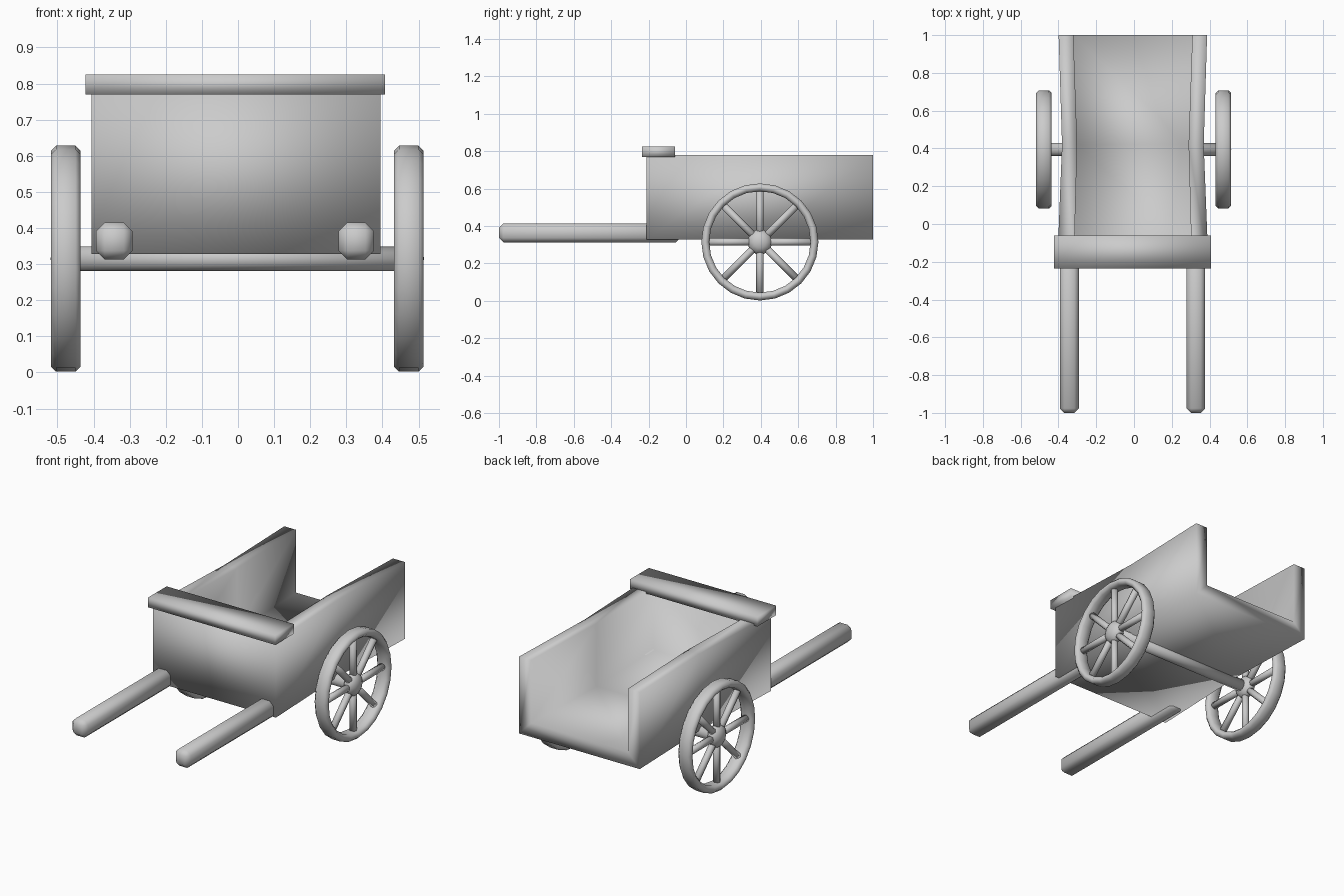
import bpy, bmesh
from math import pi, sin, cos
from mathutils import Matrix, Vector

if "Cube" in bpy.data.objects:
    bpy.data.objects.remove(bpy.data.objects["Cube"], do_unlink=True)

# One plain grey for the whole cart
grey = bpy.data.materials.new("plain_grey")
grey.use_nodes = True
grey.diffuse_color = (0.6, 0.6, 0.6, 1)
grey.node_tree.nodes["Principled BSDF"].inputs["Base Color"].default_value = (0.6, 0.6, 0.6, 1)


def finish(name, bm):
    bmesh.ops.recalc_face_normals(bm, faces=bm.faces)
    for f in bm.faces:
        f.smooth = True
    mesh = bpy.data.meshes.new(name)
    bm.to_mesh(mesh)
    bm.free()
    mesh.materials.append(grey)
    obj = bpy.data.objects.new(name, mesh)
    bpy.context.collection.objects.link(obj)
    return obj


def box(name, lo, hi, bevel=0):
    lo, hi = Vector(lo), Vector(hi)
    bm = bmesh.new()
    bmesh.ops.create_cube(bm, size=1, matrix=Matrix.Translation((lo + hi) / 2)
                          @ Matrix.Diagonal((hi - lo).to_4d()))
    if bevel:
        bmesh.ops.bevel(bm, geom=bm.edges[:], offset=bevel, segments=1, affect='EDGES')
    return finish(name, bm)


def rod(bm, a, b, radius, sides):
    a, b = Vector(a), Vector(b)
    turn = (b - a).to_track_quat('Z', 'Y').to_matrix().to_4x4()
    bmesh.ops.create_cone(bm, cap_ends=True, segments=sides, radius1=radius, radius2=radius,
                          depth=(b - a).length, matrix=Matrix.Translation((a + b) / 2) @ turn)


# Open-backed tub, slightly pinched in the middle
def tub():
    bm = bmesh.new()
    rings = []
    for y_out, y_in, out, inn in ((-0.21, -0.13, 0.4, 0.31),
                                  (0.42, 0.42, 0.375, 0.295),
                                  (1.0, 1.0, 0.393, 0.315)):
        top, bottom, floor = 0.78, 0.328, 0.41
        pts = [(-out, y_out, top), (-out, y_out, bottom), (out, y_out, bottom), (out, y_out, top),
               (inn, y_in, top), (inn, y_in, floor), (-inn, y_in, floor), (-inn, y_in, top)]
        rings.append([bm.verts.new((x - 0.006, y, z)) for x, y, z in pts])
    for a, b in zip(rings, rings[1:]):
        for i in range(8):
            j = (i + 1) % 8
            bm.faces.new((a[i], a[j], b[j], b[i]))
    front, back = rings[0], rings[-1]
    for ring, ids in ((front, (0, 1, 2, 3)), (front, (4, 5, 6, 7)), (front, (0, 3, 4, 7)),
                      (back, (0, 1, 6, 7)), (back, (1, 2, 5, 6)), (back, (2, 3, 4, 5))):
        bm.faces.new([ring[i] for i in ids])
    finish("tub", bm)


tub()
box("front_rail", (-0.423, -0.235, 0.769), (0.407, -0.06, 0.825))
box("right_handle", (-0.393, -1, 0.313), (-0.292, -0.03, 0.415), 0.024)
box("left_handle", (0.278, -1, 0.313), (0.377, -0.03, 0.415), 0.024)

# Axle
WY, WZ, R = 0.395, 0.315, 0.313
bm = bmesh.new()
rod(bm, (-0.46, WY, WZ), (0.46, WY, WZ), 0.034, 12)
finish("axle", bm)


# Wheel rim: chamfered section spun about the axle
def wheel(side, cx):
    centre = Vector((cx, WY, WZ))
    bm = bmesh.new()
    w, c, inner = 0.041, 0.014, R - 0.042
    section = [(-w, inner + c), (-w, R - c), (c - w, R), (w - c, R),
               (w, R - c), (w, inner + c), (w - c, inner), (c - w, inner)]
    count = 24
    rings = []
    for k in range(count):
        t = 2 * pi * k / count
        rings.append([bm.verts.new(centre + Vector((x, r * cos(t), r * sin(t))))
                      for x, r in section])
    for k in range(count):
        a, b = rings[k], rings[(k + 1) % count]
        for i in range(8):
            j = (i + 1) % 8
            bm.faces.new((a[i], a[j], b[j], b[i]))
    finish(side + "_wheel_rim", bm)

    # Eight spokes
    bm = bmesh.new()
    for k in range(8):
        t = k * pi / 4
        rod(bm, centre, centre + Vector((0, cos(t), sin(t))) * (R - 0.025), 0.02, 8)
    finish(side + "_wheel_spokes", bm)

    # Rounded hub
    bm = bmesh.new()
    bmesh.ops.create_uvsphere(bm, u_segments=10, v_segments=6, radius=0.068,
                              matrix=Matrix.Translation(centre) @ Matrix.Diagonal((0.62, 1, 1, 1))
                              @ Matrix.Rotation(pi / 2, 4, 'Y'))
    finish(side + "_wheel_hub", bm)


wheel("right", -0.477)
wheel("left", 0.473)
